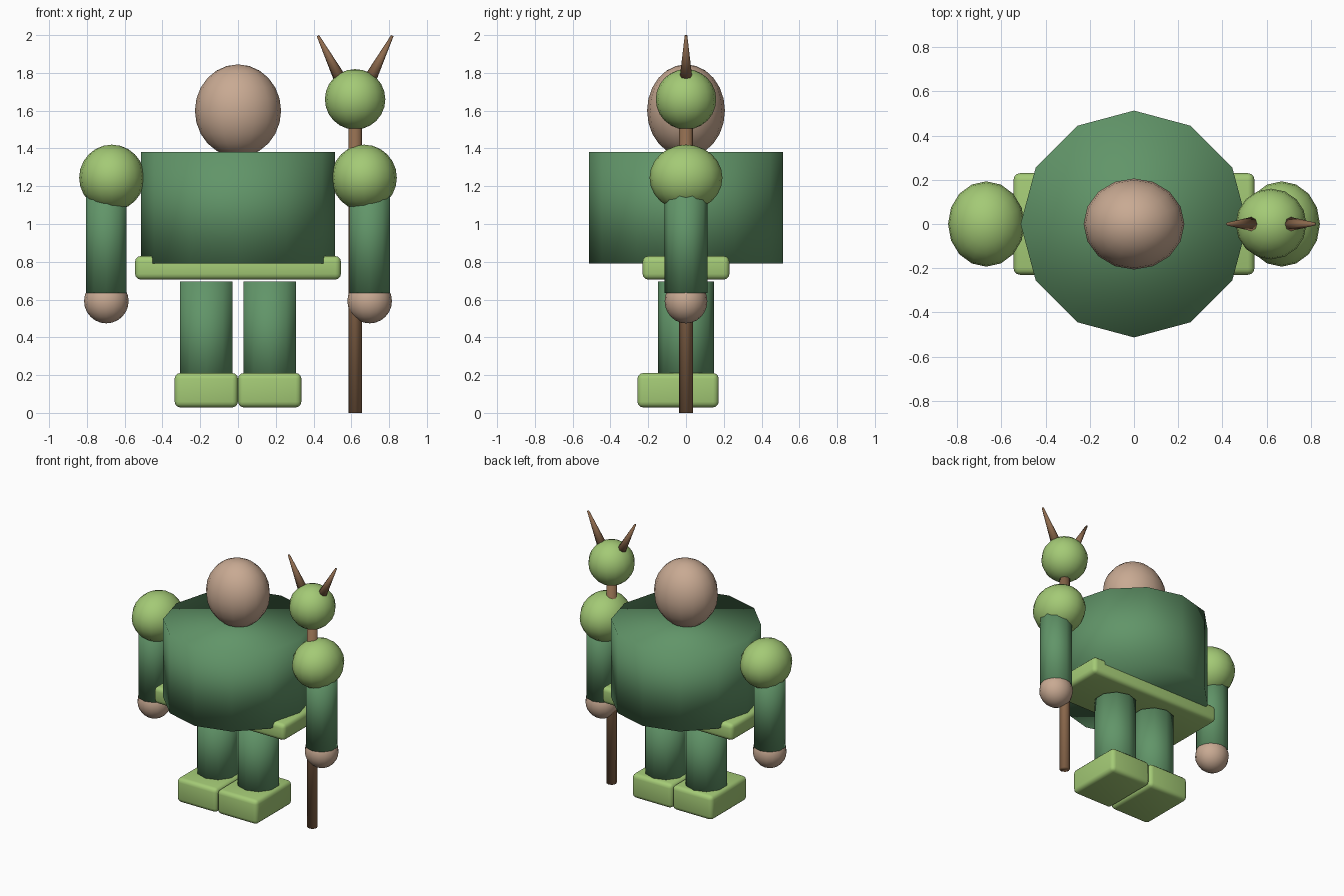
import bpy
from mathutils import Vector

cube = bpy.data.objects.get("Cube")
if cube:
    bpy.data.objects.remove(cube, do_unlink=True)


def material(name, rgb):
    m = bpy.data.materials.new(name)
    m.use_nodes = True
    m.diffuse_color = (*rgb, 1)
    m.node_tree.nodes["Principled BSDF"].inputs["Base Color"].default_value = (*rgb, 1)
    return m


dark_green = material("dark green", (0.12, 0.30, 0.14))
light_green = material("light green", (0.37, 0.59, 0.18))
skin = material("skin", (0.58, 0.40, 0.29))
wood = material("wood brown", (0.27, 0.145, 0.075))


def finish(name, mat):
    ob = bpy.context.object
    ob.name = name
    ob.data.materials.append(mat)
    bpy.ops.object.shade_smooth()
    return ob


def ball(name, mat, centre, radii):
    bpy.ops.mesh.primitive_uv_sphere_add(segments=16, ring_count=12, location=centre)
    bpy.context.object.scale = radii
    return finish(name, mat)


def rod(name, mat, start, end, r1, r2, sides):
    # Tapered or straight cylinder between two points
    a, b = Vector(start), Vector(end)
    bpy.ops.mesh.primitive_cone_add(vertices=sides, radius1=r1, radius2=r2,
                                    depth=(b - a).length, location=(a + b) / 2)
    bpy.context.object.rotation_euler = Vector((0, 0, 1)).rotation_difference(b - a).to_euler()
    return finish(name, mat)


def box(name, mat, centre, size, bevel):
    bpy.ops.mesh.primitive_cube_add(size=1, location=centre)
    bpy.context.object.scale = size
    bpy.ops.object.transform_apply(location=False, rotation=False, scale=True)
    ob = finish(name, mat)
    mod = ob.modifiers.new("rounded edges", 'BEVEL')
    mod.width = bevel
    mod.segments = 3
    return ob


# Head, torso and belt
ball("head", skin, (0, 0, 1.6), (0.228, 0.206, 0.245))
rod("torso", dark_green, (0, 0, 0.79), (0, 0, 1.38), 0.513, 0.513, 12)
box("belt", light_green, (0, 0, 0.768), (1.09, 0.46, 0.125), 0.03)

# Paired limbs
for side, s in (("left", 1), ("right", -1)):
    rod(side + "_leg", dark_green, (s * 0.168, 0, 0.12), (s * 0.168, 0, 0.695), 0.147, 0.147, 10)
    box(side + "_foot", light_green, (s * 0.168, -0.042, 0.12), (0.335, 0.43, 0.182), 0.03)
    rod(side + "_arm", dark_green, (s * 0.697, 0, 0.635), (s * 0.697, 0, 1.22), 0.113, 0.113, 10)
    ball(side + "_shoulder", light_green, (s * 0.668, 0, 1.245), (0.173, 0.193, 0.175))
    ball(side + "_hand", skin, (s * 0.697, 0, 0.592), (0.118, 0.113, 0.118))

# Staff with horned orb
STAFF_X = 0.62
rod("staff", wood, (STAFF_X, 0, 0), (STAFF_X, 0, 1.6), 0.036, 0.036, 8)
ball("staff_orb", light_green, (STAFF_X, 0, 1.66), (0.16, 0.16, 0.16))
for side, s in (("left", 1), ("right", -1)):
    rod(side + "_horn", wood, (STAFF_X + s * 0.07, 0, 1.75),
        (STAFF_X + s * 0.197, 0, 1.997), 0.036, 0.007, 8)
